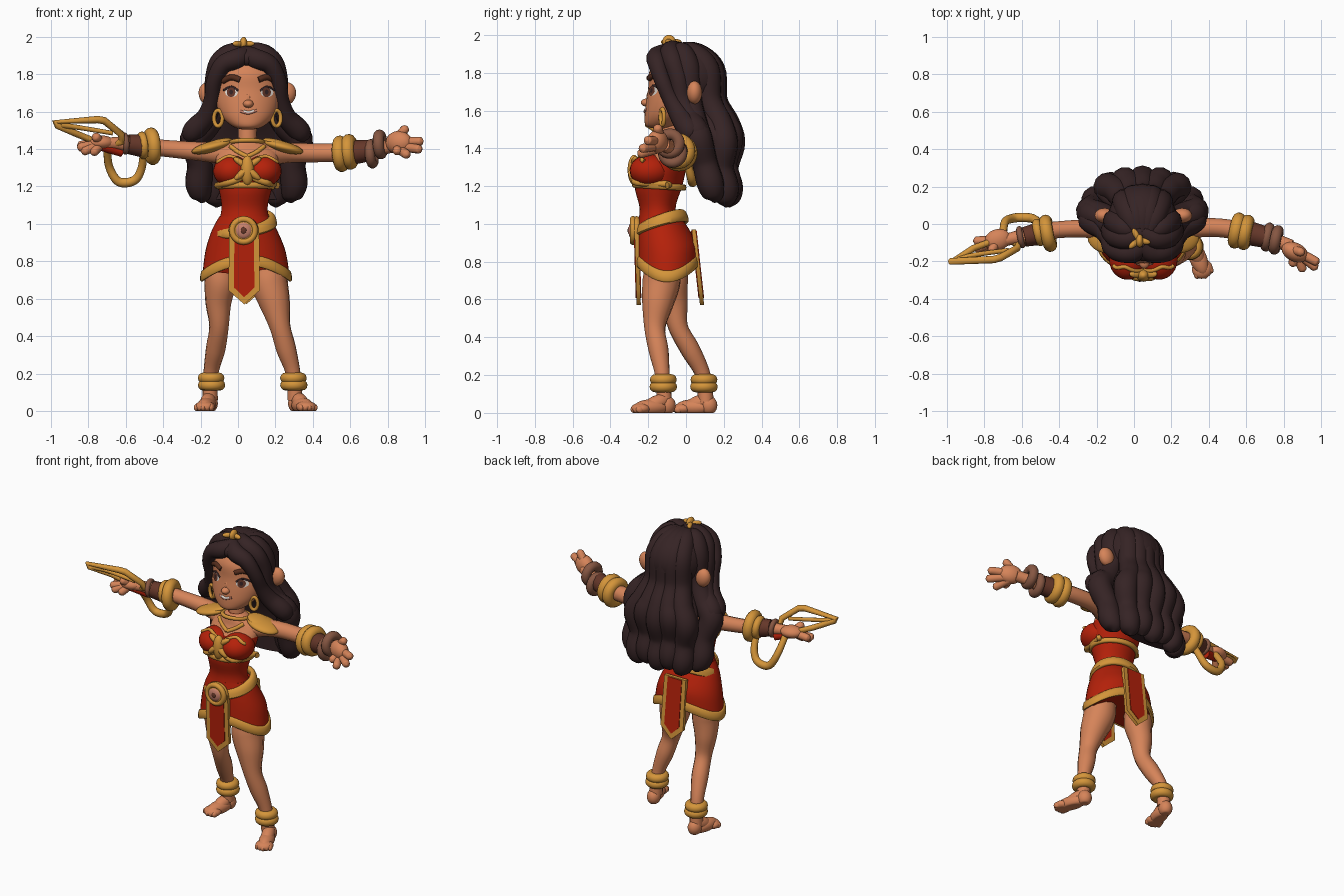
import bpy, bmesh, math
from mathutils import Vector, Matrix, Euler
from mathutils.bvhtree import BVHTree

if "Cube" in bpy.data.objects:
    bpy.data.objects.remove(bpy.data.objects["Cube"])

def material(name, col):
    m = bpy.data.materials.new(name)
    m.diffuse_color = (*col, 1)
    m.use_nodes = True
    m.node_tree.nodes["Principled BSDF"].inputs["Base Color"].default_value = m.diffuse_color
    return m

SKIN = material("skin", (0.67, 0.23, 0.10))
HAIR = material("dark_hair", (0.036, 0.017, 0.018))
GOLD = material("gold", (0.66, 0.30, 0.042))
RED = material("red_cloth", (0.46, 0.015, 0.003))
BROWN = material("brown_leather", (0.13, 0.038, 0.022))
TAN = material("tan_leather", (0.24, 0.095, 0.055))
WHITE = material("eye_white", (0.75, 0.70, 0.65))
BROW = material("brow_brown", (0.09, 0.026, 0.012))
PINK = material("pink_gem", (0.58, 0.22, 0.15))

def finish(name, me, *mats):
    ob = bpy.data.objects.new(name, me)
    bpy.context.collection.objects.link(ob)
    for m in mats:
        me.materials.append(m)
    bpy.ops.object.select_all(action='DESELECT')
    bpy.context.view_layer.objects.active = ob
    ob.select_set(True)
    bpy.ops.object.shade_smooth_by_angle(angle=math.radians(50))
    return ob

def from_bm(name, bm, *mats):
    bmesh.ops.recalc_face_normals(bm, faces=bm.faces)
    me = bpy.data.meshes.new(name)
    for m in mats:
        me.materials.append(m)
    bm.to_mesh(me)
    bm.free()
    return finish(name, me)

def smooth(pts, n=6):
    """Catmull-Rom through tuples of any length."""
    out = []
    for i in range(len(pts) - 1):
        p = [pts[max(i - 1, 0)], pts[i], pts[i + 1], pts[min(i + 2, len(pts) - 1)]]
        for k in range(n):
            t = k / n
            out.append(tuple(0.5 * (2 * b + (c - a) * t + (2 * a - 5 * b + 4 * c - d) * t * t
                       + (3 * b - a - 3 * c + d) * t ** 3) for a, b, c, d in zip(*p)))
    return out + [tuple(pts[-1])]

def tube(name, pts, mat, cyclic=False, n=6, res=4):
    """Round tube through (x, y, z, radius) points."""
    cu = bpy.data.curves.new(name, 'CURVE')
    cu.dimensions, cu.bevel_depth, cu.bevel_resolution, cu.use_fill_caps = '3D', 1.0, res, True
    pts = pts if cyclic else smooth(pts, n)
    sp = cu.splines.new('POLY')
    sp.points.add(len(pts) - 1)
    for q, p in zip(sp.points, pts):
        q.co, q.radius = (*p[:3], 1), max(p[3], 0.002)
    sp.use_cyclic_u = cyclic
    tmp = bpy.data.objects.new(name + "_path", cu)
    me = bpy.data.meshes.new_from_object(tmp)
    bpy.data.objects.remove(tmp)
    me.materials.clear()
    return finish(name, me, mat)

def ring(name, loc, axis, R, r, mat, sy=1.0):
    q = Vector(axis).to_track_quat('Z', 'Y')
    pts = []
    for i in range(32):
        a = i * math.tau / 32
        pts.append((*(Vector(loc) + q @ Vector((R * math.cos(a), R * sy * math.sin(a), 0))), r))
    return tube(name, pts, mat, True)

def band(name, cx, cy, rx, ry, zf, h, th, flare, mat, seg=48):
    """Flat rounded strap around an ellipse; zf(angle) is its middle height."""
    bm, cols = bmesh.new(), []
    for i in range(seg):
        a = i * math.tau / seg
        col = []
        for k in range(10):
            b = k * math.tau / 10
            o, z = th * math.cos(b), h / 2 * math.copysign(abs(math.sin(b)) ** .6, math.sin(b))
            o -= flare * z
            col.append(bm.verts.new((cx + (rx + o) * math.cos(a), cy + (ry + o) * math.sin(a), zf(a) + z)))
        cols.append(col)
    for i in range(seg):
        p, q = cols[i], cols[(i + 1) % seg]
        for k in range(10):
            bm.faces.new((p[k], q[k], q[(k + 1) % 10], p[(k + 1) % 10]))
    return from_bm(name, bm, mat)

def blob(name, loc, scale, mat, rot=(0, 0, 0), floor=False):
    bm = bmesh.new()
    bmesh.ops.create_uvsphere(bm, u_segments=24, v_segments=16, radius=1,
                              matrix=Matrix.LocRotScale(Vector(loc), Euler(rot), Vector(scale)))
    if floor:
        for v in bm.verts:
            v.co.z = max(v.co.z, 0)
    return from_bm(name, bm, mat)

def loft(name, rings, mats, drop=None, rule=None, n=5, seg=40):
    """Stack of ellipses (cx, cy, z, rx, ry); rule(center) picks the second colour."""
    rows = smooth(rings, n)
    bm, grid = bmesh.new(), []
    for j, (cx, cy, z, rx, ry) in enumerate(rows):
        t = j / (len(rows) - 1)
        grid.append([bm.verts.new((cx + rx * math.cos(a), cy + ry * math.sin(a),
                     z + (drop(a) * t * t if drop else 0))) for a in [i * math.tau / seg for i in range(seg)]])
    for j in range(len(grid) - 1):
        for i in range(seg):
            k = (i + 1) % seg
            f = bm.faces.new((grid[j][i], grid[j][k], grid[j + 1][k], grid[j + 1][i]))
            f.material_index = int(bool(rule and rule(f.calc_center_median())))
    bm.faces.new(grid[0])
    bm.faces.new(grid[-1])
    return from_bm(name, bm, *mats)

def tree(ob):
    return BVHTree.FromPolygons([v.co for v in ob.data.vertices], [p.vertices[:] for p in ob.data.polygons])

def front_y(x, z, trees):
    hits = [h[0].y for h in (t.ray_cast(Vector((x, -2, z)), Vector((0, 1, 0))) for t in trees) if h[0]]
    return min(hits) if hits else -0.1

def patch(name, cx, cz, rx, rz, trees, mat, off):
    """Thin oval laid on the front of a surface."""
    bm = bmesh.new()
    bmesh.ops.create_circle(bm, cap_ends=True, segments=20, radius=1)
    for v in bm.verts:
        x, z = cx + v.co.x * rx, cz + v.co.y * rz
        v.co = (x, front_y(x, z, trees) - off, z)
    return from_bm(name, bm, mat)

def trim(name, pts, r, trees, mat):
    return tube(name, [(x, front_y(x, z, trees), z, r) for x, z in smooth(pts, 4)], mat, n=2)

def plate(name, outline, y0, y1, thick, mat):
    """Upright sheet leaning from y0 at its top to y1 at its bottom."""
    bm = bmesh.new()
    f = bm.faces.new([bm.verts.new((x, y0 + (y1 - y0) * (0.98 - z) / 0.41 - thick / 2, z)) for x, z in outline])
    for e in bmesh.ops.extrude_face_region(bm, geom=[f])['geom']:
        if isinstance(e, bmesh.types.BMVert):
            e.co.y += thick
    return from_bm(name, bm, mat)

# Torso and dress
torso = loft("torso", [(.035, -.14, .98, .15, .12), (.035, -.15, 1.08, .123, .095), (.04, -.145, 1.2, .145, .125),
                       (.045, -.115, 1.3, .165, .115), (.05, -.09, 1.38, .16, .085), (.05, -.09, 1.43, .10, .07),
                       (.05, -.09, 1.46, .05, .05)], (RED, SKIN), rule=lambda c: c.z > 1.335)
busts = [blob("bust", (x, -.19, 1.282), (.098, .108, .085), RED) for x in (-.035, .135)]
chest = [tree(o) for o in [torso] + busts]
tube("neck", [(.05, -.085, 1.40, .055), (.05, -.085, 1.48, .05), (.05, -.07, 1.6, .055)], SKIN)
hem = lambda a: .085 * math.sin(a) ** 2
loft("skirt", [(.035, -.14, 1.04, .135, .108), (.035, -.12, .96, .177, .138), (.04, -.10, .85, .215, .158),
               (.043, -.098, .70, .236, .160)], (RED,), drop=hem, n=8)
band("skirt_hem", .043, -.098, .233, .158, lambda a: .722 + hem(a), .062, .012, .12, GOLD)
band("belt", .037, -.13, .150, .122, lambda a: 1.0 + .04 * math.sin(a) + .022 * math.cos(a), .066, .019, .3, GOLD)
blob("buckle", (.03, -.262, .965), (.08, .036, .076), GOLD)
ring("buckle_rim", (.03, -.28, .965), (0, 1, 0), .06, .017, GOLD)
blob("buckle_gem", (.03, -.285, .965), (.045, .02, .045), PINK)
blob("buckle_stone", (.03, -.302, .965), (.015, .007, .018), BROWN)

def tabard(cx, w, top, side, tip):
    return [(cx - w, top), (cx - w * 1.05, side), (cx, tip), (cx + w * 1.05, side), (cx + w, top)]
for nm, y0, y1, cx in (("front", -.262, -.250, .033), ("back", .040, .085, .045)):
    plate(nm + "_panel_border", tabard(cx, .08, .97, .645, .57), y0, y1, .022, GOLD)
    plate(nm + "_panel", tabard(cx, .052, .965, .66, .608), y0, y1, .030, RED)

# Chest ornaments
band("underbust_band", .042, -.142, .142, .130, lambda a: 1.2 - .008 * math.sin(a), .034, .014, 0, GOLD)
for s in (-1, 1):
    trim("cross_band", [(.05, 1.27), (.05 + s * .06, 1.235), (.05 + s * .16, 1.205)], .018, chest, GOLD)
    trim("neckline", [(.05, 1.30), (.05 + s * .04, 1.34), (.05 + s * .1, 1.36), (.05 + s * .16, 1.33)], .011, chest, GOLD)
    trim("collar_point", [(.05 + s * .09, 1.415), (.05 + s * .05, 1.385), (.05, 1.36)], .012, chest, GOLD)
    blob("shoulder_pad", (.05 + s * .19, -.07, 1.412), (.112, .086, .03), GOLD, (0, s * .25, 0))
    blob("shoulder_pad_top", (.05 + s * .16, -.07, 1.432), (.08, .065, .02), GOLD, (0, s * .25, 0))
    blob("emblem_wing", (.05 + s * .028, -.282, 1.27), (.055, .024, .02), GOLD, (0, s * .7, 0))
    blob("emblem_leaf", (.05 + s * .032, -.268, 1.325), (.05, .022, .018), GOLD, (0, -s * .6, 0))
blob("emblem", (.05, -.275, 1.285), (.036, .034, .08), GOLD)
ring("collar", (.05, -.09, 1.435), (0, .15, 1), .085, .012, GOLD)

# Legs, anklets and feet
legs = {"right": ([(.13, -.11, .88, .09), (.162, -.122, .76, .098), (.168, -.132, .68, .101), (.195, -.15, .58, .085),
                   (.225, -.165, .45, .057), (.258, -.145, .33, .054), (.295, -.125, .2, .04), (.305, -.115, .06, .042)],
                  (.31, -.10), (.365, -.24)),
        "left": ([(-.04, -.08, .88, .09), (-.09, -.075, .76, .086), (-.095, -.075, .68, .085), (-.105, -.06, .58, .07),
                  (-.102, -.04, .45, .052), (-.12, .025, .33, .052), (-.145, .09, .2, .04), (-.15, .105, .06, .042)],
                 (-.15, .12), (-.178, -.015))}
for side, (path, heel, toe) in legs.items():
    tube(side + "_leg", path, SKIN)
    h, t = Vector(heel), Vector(toe)
    d = (t - h).normalized()
    ang = math.atan2(d.y, d.x)
    blob(side + "_heel", (*h, .04), (.046, .042, .05), SKIN, (0, 0, ang), True)
    blob(side + "_instep", (*h.lerp(t, .4), .05), (.085, .04, .042), SKIN, (0, .38, ang), True)
    blob(side + "_foot", (*h.lerp(t, .58), .03), (.10, .047, .042), SKIN, (0, 0, ang), True)
    blob(side + "_foot_ball", (*t, .022), (.052, .056, .031), SKIN, (0, 0, ang), True)
    for i in range(5):
        u = i / 2 - 1
        p = t + d * (.034 - .015 * abs(u)) + Vector((-d.y, d.x)) * u * .040
        blob(side + "_toe", (*p, .018), (.022, .015, .019), SKIN, (0, 0, ang), True)
    for z, R in ((.176, .042), (.138, .044)):
        ring(side + "_anklet", (path[-2][0] + (.2 - z) * .06, path[-2][1] + .005, z), (0, 0, 1), R, .029, GOLD)

# Arms and bracelets
tube("left_arm", [(-.04, -.09, 1.37, .06), (-.18, -.03, 1.385, .052), (-.4, -.03, 1.405, .045), (-.52, -.055, 1.42, .05),
                  (-.64, -.075, 1.43, .035), (-.70, -.09, 1.43, .032)], SKIN)
tube("right_arm", [(.14, -.09, 1.37, .06), (.28, -.03, 1.38, .053), (.45, -.02, 1.38, .05), (.62, -.05, 1.385, .05),
                   (.76, -.09, 1.405, .038), (.84, -.12, 1.42, .036)], SKIN)
for nm, x, y, z, R, r, m in (("left_armlet", -.46, -.05, 1.415, .066, .035, GOLD), ("left_armlet", -.51, -.045, 1.42, .05, .024, GOLD),
                             ("right_armlet", .55, -.035, 1.375, .062, .036, GOLD), ("right_armlet", .597, -.045, 1.385, .060, .036, GOLD),
                             ("right_bangle", .715, -.07, 1.375, .052, .027, TAN), ("right_bangle", .76, -.085, 1.425, .050, .030, TAN),
                             ("left_bangle", -.605, -.07, 1.43, .044, .016, TAN)):
    ring(nm, (x, y, z), (1, -.2 if x > 0 else .2, .08), R, r, m)
tube("left_bracer", [(-.50, -.05, 1.415, .062), (-.59, -.07, 1.427, .052)], BROWN)
tube("right_bracer", [(.60, -.045, 1.38, .066), (.72, -.075, 1.395, .056)], BROWN)

# Hands
def finger(nm, a, b, r=.025):
    a, b = Vector(a), Vector(b)
    d = (b - a).normalized() * r * .8
    tube(nm, [(*a, r), (*a.lerp(b, .5), r), (*b, r * .95), (*(b + d * .6), r * .7), (*(b + d), .004)], SKIN, n=3)
blob("right_palm", (.86, -.15, 1.435), (.075, .05, .062), SKIN, (0, 0, -.45))
for b in ((.893, -.15, 1.507), (.972, -.2, 1.442), (.965, -.228, 1.40), (.90, -.238, 1.372), (.85, -.21, 1.39)):
    finger("right_finger", (.86, -.14, 1.43 + (b[2] - 1.43) * .5), b)
blob("left_palm", (-.73, -.085, 1.435), (.072, .057, .038), SKIN, (0, 0, .35))
for b in ((-.84, -.13, 1.41), (-.82, -.14, 1.39), (-.77, -.14, 1.385), (-.84, -.09, 1.42), (-.76, -.14, 1.465)):
    finger("left_finger", (-.73, -.09, 1.43), b)

# Hand weapon
tube("blade_frame", [(-.978, -.2, 1.545, .018), (-.965, -.2, 1.525, .018), (-.86, -.13, 1.48, .018), (-.70, -.07, 1.415, .018),
                     (-.62, -.11, 1.44, .019), (-.625, -.13, 1.48, .019), (-.715, -.18, 1.552, .020),
                     (-.75, -.19, 1.558, .020)], GOLD, True)
tube("blade_bar", [(-.95, -.195, 1.528, .016), (-.85, -.165, 1.515, .013), (-.67, -.14, 1.485, .012)], GOLD)
tube("weapon_grip", [(-.74, -.10, 1.42, .027), (-.62, -.06, 1.385, .027)], RED)
tube("hand_guard", [(-.70, -.06, 1.41, .02), (-.69, .01, 1.31, .022), (-.65, .03, 1.235, .024), (-.60, .035, 1.22, .025),
                    (-.545, .03, 1.24, .024), (-.515, .01, 1.30, .022), (-.505, -.03, 1.38, .02)], GOLD)

# Head and face
head = loft("head", [(.053, -.14, 1.505, .03, .03), (.053, -.135, 1.52, .08, .078), (.053, -.105, 1.57, .137, .114),
                     (.053, -.07, 1.64, .17, .142), (.053, -.045, 1.72, .178, .155), (.05, -.035, 1.81, .17, .158),
                     (.05, -.02, 1.89, .12, .12)], (SKIN,))
face = [tree(head)]
blob("nose", (.055, -.205, 1.642), (.028, .034, .022), SKIN)
blob("nose_bridge", (.055, -.190, 1.67), (.014, .02, .035), SKIN)
for s in (-1, 1):
    x = .06 + s * .095
    patch("eye_white", x, 1.703, .034, .025, face, WHITE, .004)
    patch("iris", x - .002, 1.704, .023, .026, face, BROWN, .007)
    patch("pupil", x - .002, 1.705, .010, .013, face, HAIR, .0085)
    trim("eyelash", [(x - s * .036, 1.712), (x, 1.733), (x + s * .042, 1.715)], .006, face, HAIR)
    trim("eyebrow", [(x - s * .046, 1.770), (x, 1.784), (x + s * .045, 1.764)], .016, face, BROW)
    blob("ear", (.05 + s * .208, .045, 1.695), (.052, .04, .062), SKIN, (0, s * .25, 0))
    ring("earring", (.05 + s * .156, -.125, 1.565), (s * .4, -1, 0), .024, .011, GOLD, 1.75)
trim("lips", [(.012, 1.603), (.055, 1.592), (.1, 1.607)], .007, face, PINK)
trim("teeth", [(.03, 1.602), (.058, 1.596), (.085, 1.604)], .0075, face, WHITE)

# Hair: core, back locks and framing front locks
blob("hair_cap", (.045, .025, 1.775), (.185, .19, .18), HAIR)
loft("hair_core", [(.045, .19, 1.13, .2, .06), (.045, .19, 1.3, .22, .07), (.045, .17, 1.45, .25, .09),
                   (.045, .09, 1.62, .15, .11), (.045, .05, 1.78, .15, .14)], (HAIR,))
for i in range(7):
    t = i / 3 - 1
    c = max(0, 1 - t * t) ** .42
    w = .012 * (-1) ** i
    tube("back_lock", [(.045 + .05 * t, -.05, 1.922, .035), (.045 + .10 * t, -.02 + .07 * c, 1.90, .06),
                       (.045 + .14 * t, .01 + .13 * c, 1.815, .068), (.045 + .15 * t, .02 + .135 * c, 1.65, .066),
                       (.045 + .21 * t, .045 + .17 * c, 1.53, .07), (.045 + .28 * t, .065 + .172 * c, 1.44 + w, .076),
                       (.045 + .25 * t, .10 + .11 * c, 1.31 + w, .068), (.045 + .255 * t, .13 + .10 * c, 1.20 + w, .072),
                       (.045 + .24 * t, .15 + .08 * c, 1.13 + w, .05), (.045 + .24 * t, .15 + .08 * c, 1.10 + w, .006)], HAIR)
for s in (-1, 1):
    X = lambda d: .045 + s * d
    tube("front_lock", [(X(-.005), -.11, 1.905, .05), (X(.05), -.152, 1.882, .056), (X(.125), -.152, 1.85, .050),
                        (X(.172), -.125, 1.76, .043), (X(.185), -.08, 1.66, .044), (X(.215), -.03, 1.57, .054),
                        (X(.285), .02, 1.49, .06), (X(.26), .05, 1.44, .03)], HAIR)
    tube("crown_lock", [(X(0), -.04, 1.92, .045), (X(.07), -.08, 1.912, .056), (X(.14), -.07, 1.865, .056),
                        (X(.17), -.04, 1.77, .052), (X(.175), -.02, 1.65, .052), (X(.21), .02, 1.56, .058),
                        (X(.28), .06, 1.48, .066), (X(.25), .1, 1.38, .03)], HAIR)
blob("hair_parting", (.05, -.155, 1.885), (.05, .04, .042), HAIR)

# Tiara
blob("tiara", (.03, -.09, 1.965), (.02, .035, .035), GOLD)
for dx, dy in ((-.035, -.03), (.04, -.01), (-.02, .04)):
    blob("tiara_point", (.025 + dx * .7, -.085 + dy * .7, 1.963), (.036, .016, .016), GOLD, (0, 0, math.atan2(dy, dx)))
